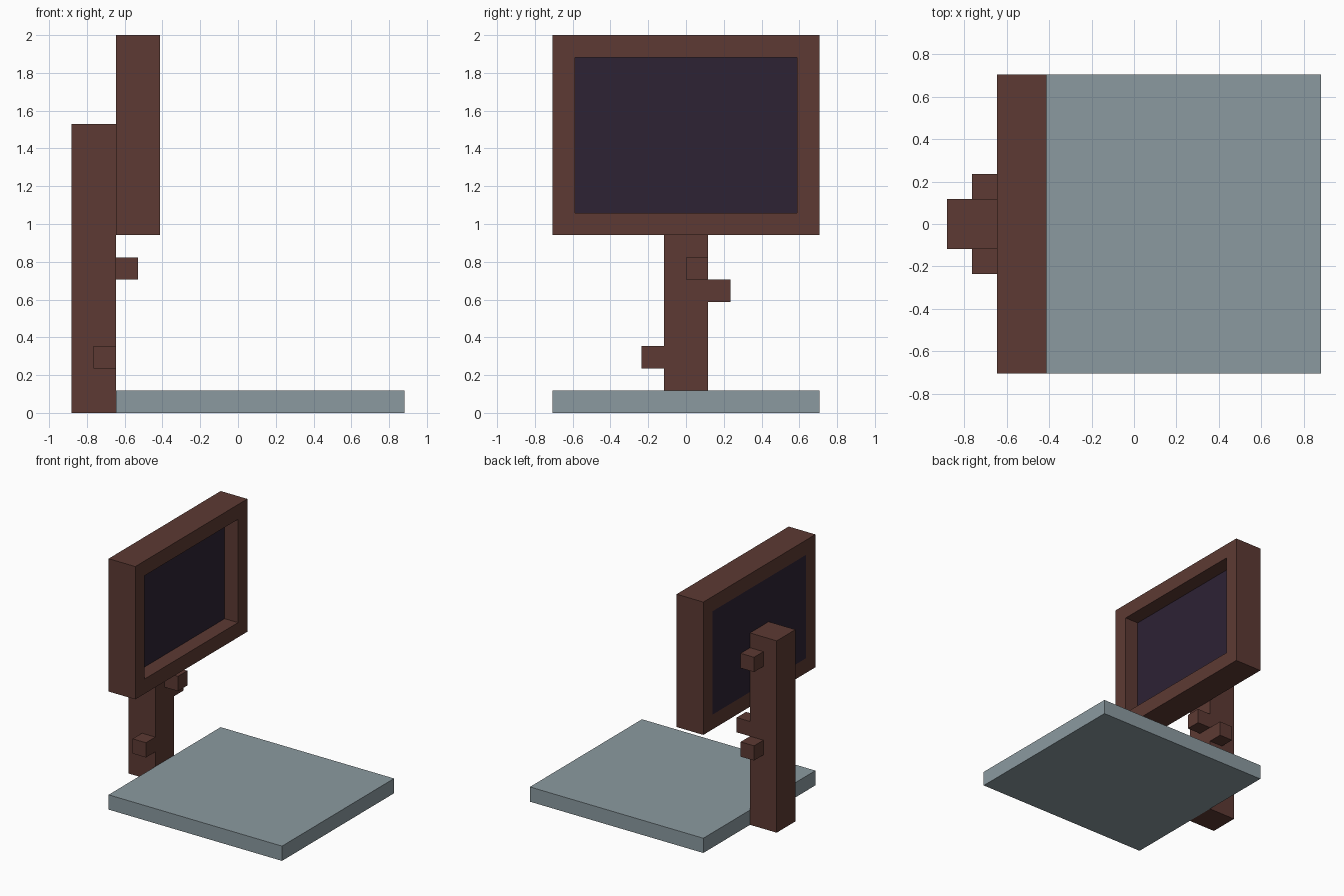
import bpy, bmesh
from mathutils import Vector

if "Cube" in bpy.data.objects:
    bpy.data.objects.remove(bpy.data.objects["Cube"])

U = 2 / 17  # the model sits on a 17-unit-tall grid


def material(name, rgb):
    m = bpy.data.materials.new(name)
    lin = [((c / 255 + 0.055) / 1.055) ** 2.4 for c in rgb]
    m.diffuse_color = (*lin, 1)
    m.use_nodes = True
    m.node_tree.nodes["Principled BSDF"].inputs["Base Color"].default_value = m.diffuse_color
    return m


brown = material("dark brown wood", (93, 58, 51))
dark = material("dark violet panel", (45, 34, 52))
grey = material("blue grey stone", (139, 154, 160))


def box(name, lo, hi, mats, edit=None):
    """Box between two grid corners; edit may refine the mesh."""
    lo, hi = Vector(lo) * U, Vector(hi) * U
    bm = bmesh.new()
    bmesh.ops.create_cube(bm, size=1)
    for v in bm.verts:
        v.co = Vector([(c + 0.5) * (b - a) + a for c, a, b in zip(v.co, lo, hi)])
    bm.normal_update()
    if edit:
        edit(bm)
    me = bpy.data.meshes.new(name)
    bm.to_mesh(me)
    bm.free()
    for m in mats:
        me.materials.append(m)
    ob = bpy.data.objects.new(name, me)
    bpy.context.collection.objects.link(ob)
    return ob


def framed_panel(bm):
    """Inset panel on both sides, recessed on the front (+x) side."""
    sides = [f for f in bm.faces if abs(f.normal.x) > 0.9]
    bmesh.ops.inset_individual(bm, faces=sides, thickness=U, use_even_offset=True)
    front = [f for f in sides if f.normal.x > 0]
    for f in sides:
        f.material_index = 1
    walls = bmesh.ops.extrude_discrete_faces(bm, faces=front)["faces"]
    bmesh.ops.translate(bm, verts=walls[0].verts[:], vec=(-U, 0, 0))
    # recess walls belong to the frame
    bm.normal_update()
    for f in bm.faces:
        f.material_index = 1 if f in walls or (f in sides and f.is_valid) else 0


# Floor slab, post and framed board
box("base_slab", (-5.5, -6, 0), (7.5, 6, 1), [grey])
box("post", (-7.5, -1, 0), (-5.5, 1, 13), [brown])
box("framed_board", (-5.5, -6, 8), (-3.5, 6, 17), [brown, dark], framed_panel)

# Small pegs on the post
pegs = {
    "peg_near_side": (-6.5, -2, 2),
    "peg_front": (-5.5, 0, 6),
    "peg_far_side_low": (-6.5, 1, 5),
    "peg_far_side_high": (-6.5, 1, 11),
}
for name, lo in pegs.items():
    box(name, lo, [c + 1 for c in lo], [brown])
